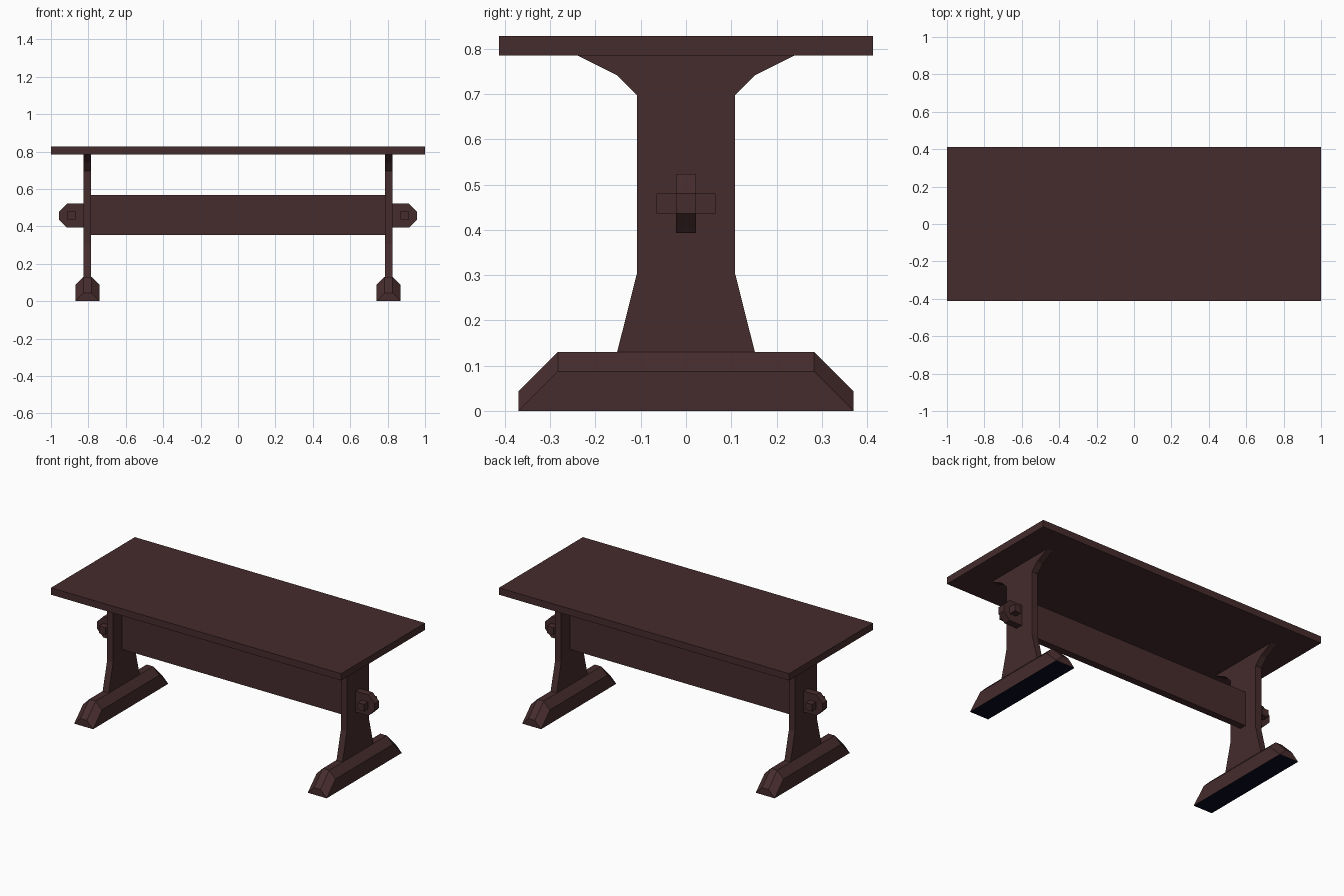
import bpy, bmesh, math

if "Cube" in bpy.data.objects:
    bpy.data.objects.remove(bpy.data.objects["Cube"])


def material(name, rgb):
    m = bpy.data.materials.new(name)
    m.diffuse_color = (*rgb, 1.0)
    m.use_nodes = True
    m.node_tree.nodes["Principled BSDF"].inputs["Base Color"].default_value = m.diffuse_color
    return m


WOOD = material("dark brown wood", (0.061, 0.025, 0.026))
PAD = material("navy black underside", (0.003, 0.003, 0.014))


def finish(bm, name, *mats):
    bmesh.ops.recalc_face_normals(bm, faces=bm.faces)
    mesh = bpy.data.meshes.new(name)
    bm.to_mesh(mesh)
    bm.free()
    for m in mats or (WOOD,):
        mesh.materials.append(m)
    obj = bpy.data.objects.new(name, mesh)
    bpy.context.collection.objects.link(obj)
    return obj


def prism(name, points, offset):
    """Closed outline of 3D points, extruded along offset."""
    bm = bmesh.new()
    face = bm.faces.new([bm.verts.new(p) for p in points])
    new = bmesh.ops.extrude_face_region(bm, geom=[face], use_keep_orig=True)["geom"]
    verts = [v for v in new if isinstance(v, bmesh.types.BMVert)]
    bmesh.ops.translate(bm, verts=verts, vec=offset)
    return finish(bm, name)


def box(name, x, y, z):
    pts = [(x[0], y[0], z[0]), (x[1], y[0], z[0]), (x[1], y[1], z[0]), (x[0], y[1], z[0])]
    return prism(name, pts, (0, 0, z[1] - z[0]))


def foot(name, cx):
    """Bar with chamfered top edges and sloping mitred ends."""
    bm = bmesh.new()
    for sx in (-1, 1):
        for sy in (-1, 1):
            for x, y, z in ((.065, .370, 0), (.022, .370, .0435),
                            (.065, .283, .087), (.022, .283, .1305)):
                bm.verts.new((cx + sx * x, sy * y, z))
    bmesh.ops.convex_hull(bm, input=bm.verts[:])
    bmesh.ops.dissolve_limit(bm, angle_limit=math.radians(2),
                             verts=bm.verts[:], edges=bm.edges[:])
    # dark underside
    for f in bm.faces:
        if all(v.co.z < 0.001 for v in f.verts):
            f.material_index = 1
    return finish(bm, name, WOOD, PAD)


# Table top and long stretcher board
box("table_top", (-1, 1), (-.413, .413), (.785, .828))
box("stretcher", (-.785, .785), (-.022, .022), (.353, .567))

# Right half of the leg outline (y, z)
LEG = [(.152, .1305), (.108, .305), (.108, .697), (.152, .741), (.239, .785)]

for side, s in (("left", -1), ("right", 1)):
    # Flared trestle leg
    outline = LEG + [(-y, z) for y, z in reversed(LEG)]
    prism(side + "_leg", [(s * .785, y, z) for y, z in outline], (s * .0415, 0, 0))
    # Foot
    foot(side + "_foot", s * .805)
    # Through tenon with clipped corners
    tenon = [(.826, .393), (.913, .393), (.956, .436), (.956, .480), (.913, .523), (.826, .523)]
    prism(side + "_tenon", [(s * x, -.022, z) for x, z in tenon], (0, .044, 0))
    # Locking key through the tenon
    xs = sorted((s * .869, s * .913))
    box(side + "_key", xs, (-.065, .065), (.436, .480))
